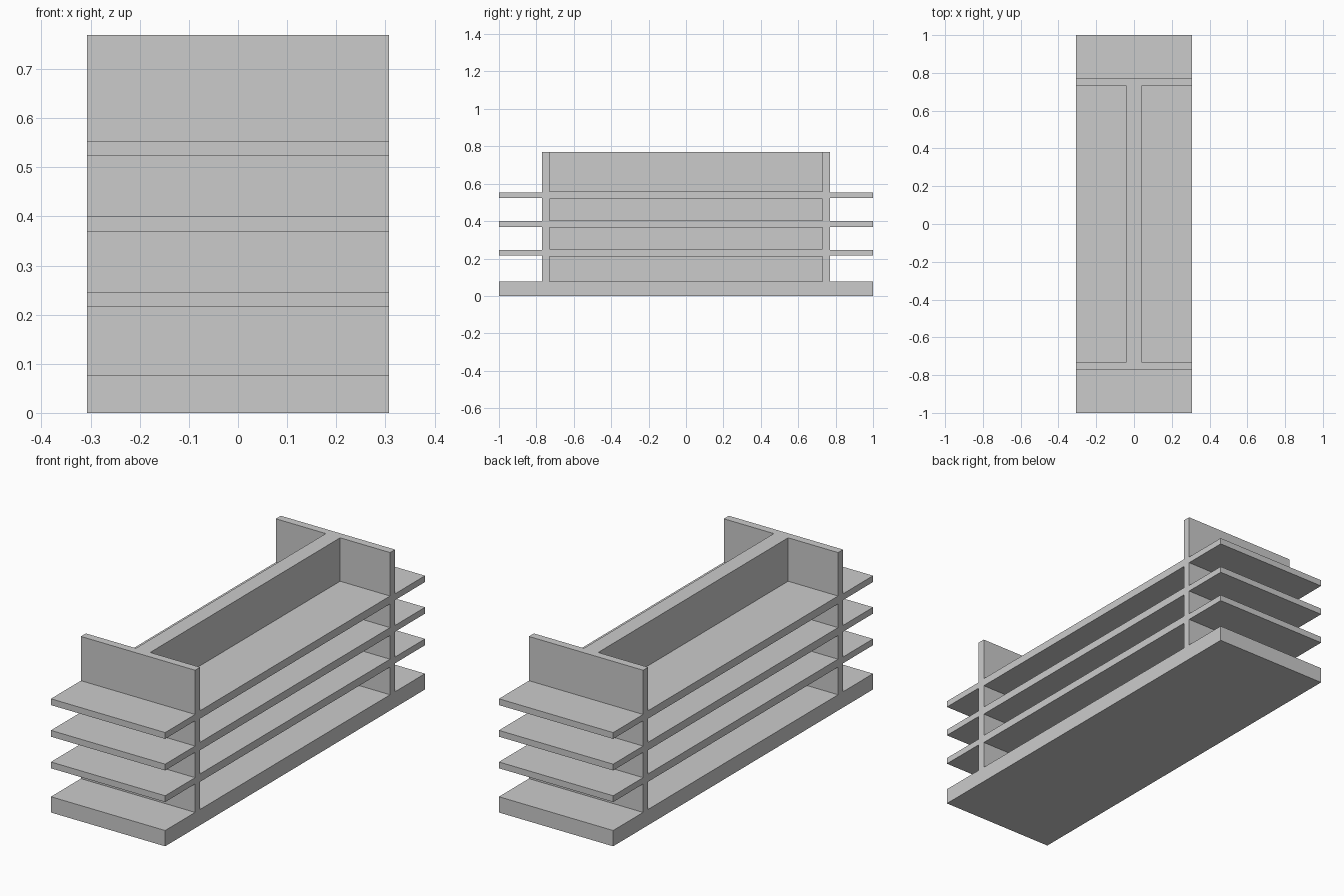
import bpy

if "Cube" in bpy.data.objects:
    bpy.data.objects.remove(bpy.data.objects["Cube"])

U = 1 / 1.3            # overall height of the unit
W = 0.4 * U            # half width
PANEL = 0.05 * U       # upright and main shelf thickness
SPINE = 0.05 * U       # half thickness of the central divider
BASE = 0.1 * U         # plinth height
INNER = U - PANEL      # inner face of the end uprights


def box(name, x, y, z):
    """Axis-aligned box from (min, max) ranges."""
    bpy.ops.mesh.primitive_cube_add(
        size=1, location=[(a + b) / 2 for a, b in (x, y, z)])
    ob = bpy.context.object
    ob.name = name
    ob.scale = [b - a for a, b in (x, y, z)]
    bpy.ops.object.transform_apply(location=False, rotation=False, scale=True)
    return ob


def span(s, a, b):
    return tuple(sorted((s * a, s * b)))


# Plinth and central divider
box("base", (-W, W), (-1, 1), (0, BASE))
box("center_divider", (-SPINE, SPINE), (-INNER, INNER), (BASE, U))

# End uprights
for s, side in ((-1, "front"), (1, "back")):
    box(f"{side}_upright", (-W, W), span(s, INNER, U), (BASE, U))

# Three shelf levels: thicker long shelves, thinner end shelves
for i, f in enumerate((0.3, 0.5, 0.7), 1):
    z = f * U
    t = PANEL / 2
    e = 0.02 * U
    for s, side in ((-1, "left"), (1, "right")):
        box(f"{side}_shelf_{i}", span(s, SPINE, W), (-INNER, INNER), (z - t, z + t))
    for s, side in ((-1, "front"), (1, "back")):
        box(f"{side}_end_shelf_{i}", (-W, W), span(s, U, 1), (z - e, z + e))
